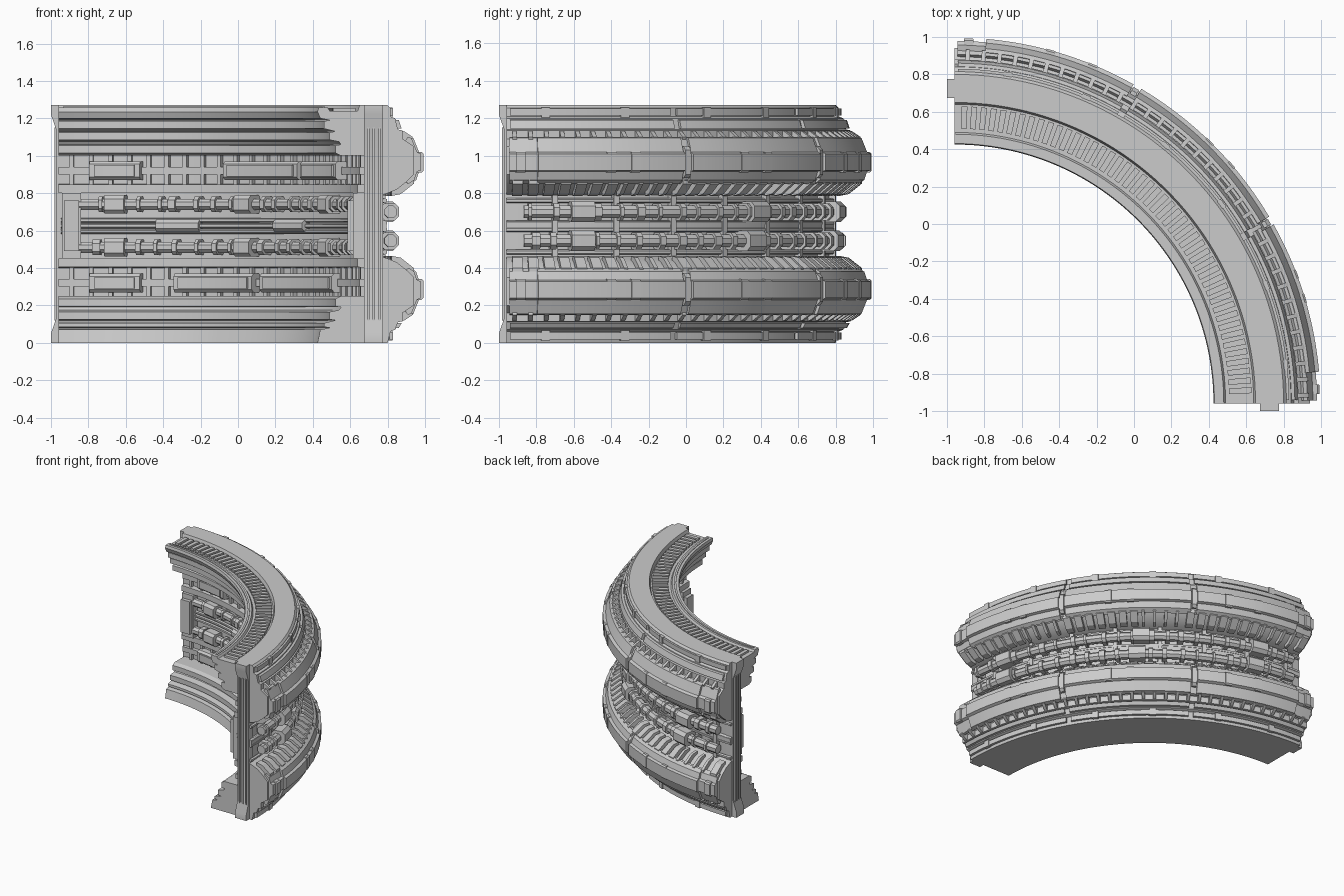
import bpy, bmesh, math, random

if "Cube" in bpy.data.objects:
    bpy.data.objects.remove(bpy.data.objects["Cube"])

random.seed(4)
C = -0.96          # arc centre in x and y
H = 1.27           # full height


def flip(z):
    """Mirror a height from the upper half to the lower half."""
    return H - z - (0.02 if z < 1.16 else 0)


def finish(bm, name, angle=25):
    bmesh.ops.recalc_face_normals(bm, faces=bm.faces)
    me = bpy.data.meshes.new(name)
    bm.to_mesh(me)
    bm.free()
    ob = bpy.data.objects.new(name, me)
    bpy.context.collection.objects.link(ob)
    bpy.context.view_layer.objects.active = ob
    ob.select_set(True)
    bpy.ops.object.shade_smooth_by_angle(angle=math.radians(angle))
    ob.select_set(False)


def loft(bm, rings):
    vs = [[bm.verts.new(p) for p in ring] for ring in rings]
    n = len(vs[0])
    for a, b in zip(vs, vs[1:]):
        for i in range(n):
            j = (i + 1) % n
            bm.faces.new((a[i], a[j], b[j], b[i]))
    bm.faces.new(vs[0])
    bm.faces.new(vs[-1][::-1])


def sweep(bm, prof, a0=0, a1=90):
    """Sweep a closed (radius, z) profile from angle a0 to a1 in degrees."""
    n = max(1, round(abs(a1 - a0) / 2))
    rings = []
    for k in range(n + 1):
        a = math.radians(a0 + (a1 - a0) * k / n)
        rings.append([(C + r * math.cos(a), C + r * math.sin(a), z) for r, z in prof])
    loft(bm, rings)


def both(bm, prof, a0=0, a1=90):
    """Sweep a profile and its lower mirror image."""
    sweep(bm, prof, a0, a1)
    sweep(bm, [(r, flip(z)) for r, z in prof], a0, a1)


def rect(r0, r1, z0, z1, c=0):
    if not c:
        return [(r0, z0), (r1, z0), (r1, z1), (r0, z1)]
    return [(r0 + c, z0), (r1 - c, z0), (r1, z0 + c), (r1, z1 - c),
            (r1 - c, z1), (r0 + c, z1), (r0, z1 - c), (r0, z0 + c)]


def circle(r, z, rad, n=8):
    return [(r + rad * math.cos(2 * math.pi * (i + .5) / n),
             z + rad * math.sin(2 * math.pi * (i + .5) / n)) for i in range(n)]


def end_plates(bm, poly, r0, r1):
    """Extrude a (tangent, z) outline radially at both ends of the arc."""
    loft(bm, [[(C + r, C + t, z) for t, z in poly] for r in (r0, r1)])
    loft(bm, [[(C + t, C + r, z) for t, z in poly] for r in (r0, r1)])


# Main wall: stepped ledges inside, two bulges outside
half = [(1.64, .80), (1.60, .80), (1.60, .845), (1.64, .85), (1.64, 1.0),
        (1.51, 1.0), (1.48, 1.015), (1.48, 1.055), (1.51, 1.06), (1.50, 1.075),
        (1.45, 1.085), (1.45, 1.125), (1.48, 1.13), (1.42, 1.145), (1.42, 1.185),
        (1.45, 1.19), (1.40, 1.20),
        (1.385, 1.235), (1.39, 1.257), (1.44, 1.257), (1.45, 1.24), (1.60, 1.24),
        (1.61, 1.27), (1.76, 1.27), (1.775, 1.255), (1.775, 1.21), (1.80, 1.20),
        (1.815, 1.14), (1.84, 1.135), (1.84, 1.09), (1.90, 1.05), (1.90, .90),
        (1.86, .86), (1.81, .82), (1.76, .80), (1.73, .79), (1.73, .655), (1.755, .65)]
bm = bmesh.new()
low = [(r, 0 if z > 1.23 else flip(z)) for r, z in half if z not in (1.257, 1.255)]
sweep(bm, half + low[::-1])
finish(bm, "curved_wall")

# Slats set in the walkway on top
bm = bmesh.new()
for i in range(46):
    a = 2 + i * 1.9
    sweep(bm, rect(1.47, 1.59, 1.23, 1.256), a, a + 1.15)
finish(bm, "walkway_slats")

# Trim strips along the top and along the outer edge
bm = bmesh.new()
both(bm, rect(1.41, 1.425, 1.24, 1.262), 1, 89)
for a in range(0, 90, 30):
    both(bm, rect(1.77, 1.79, 1.215, 1.252), a + .6, a + 29.4)
    both(bm, [(1.79, 1.145), (1.835, 1.145), (1.82, 1.19), (1.79, 1.195)], a + .6, a + 29.4)
    for k in (6, 20):
        both(bm, rect(1.77, 1.795, 1.205, 1.258), a + k, a + k + 1.5)
finish(bm, "edge_trim")

# Outer bumper rails in three modules, with shorter end pieces
rail = [(1.885, 1.10), (1.905, 1.095), (1.935, 1.02), (1.957, 1.01), (1.957, .922),
        (1.935, .915), (1.92, .87), (1.89, .85), (1.86, .87), (1.86, 1.06)]
bm = bmesh.new()
for a0, a1 in ((5, 29.3), (30.7, 59.3), (60.7, 85)):
    both(bm, rail, a0, a1)
slim = [(r - .018, z) for r, z in rail]
both(bm, slim, .5, 89.5)
finish(bm, "bumper_rails")

# Clamps on the bumper rails
bm = bmesh.new()
for a in (1.5, 87, 16, 20, 40, 45, 67, 74):
    both(bm, rect(1.90, 1.96 if 4 < a < 86 else 1.953, .91, 1.02, .01), a, a + 1.5)
for a in (29.5, 59.5):
    both(bm, rect(1.86, 1.945, .88, 1.05, .02), a, a + 1)
finish(bm, "rail_clamps")

# Spacers above each rail and fins on the slope beside it
bm = bmesh.new()
for i in range(34):
    a = 1 + i * 2.62
    both(bm, [(1.83, 1.08), (1.83, 1.135), (1.85, 1.13), (1.895, 1.10), (1.88, 1.06)], a, a + .7)
    w = 1.7 if i % 11 < 7 else .7
    both(bm, [(1.78, .82), (1.78, .785), (1.83, .795), (1.90, .85), (1.90, .90)], a, a + w)
finish(bm, "bulge_fins")

# Pipes round the outside, with collars
bm = bmesh.new()
for z in (.70, .545):
    sweep(bm, circle(1.78, z, .036), 3, 87)
    sweep(bm, circle(1.745, z + .06, .014, 6))
    sweep(bm, circle(1.745, z - .06, .014, 6))
    for i in range(22):
        a = 4 + i * 3.8 + random.uniform(-.5, .5)
        sweep(bm, rect(1.725, 1.825, z - .045, z + .045, .022), a, a + random.choice((.6, 1, 1.4)))
finish(bm, "outer_pipes")

# Junction boxes and brackets on the outer pipes
bm = bmesh.new()
for a, z in ((11, .70), (11, .545), (46, .70), (45, .545), (75, .70), (74, .545)):
    sweep(bm, rect(1.71, 1.845, z - .055, z + .055, .025), a, a + 4)
for a in range(8, 86, 11):
    sweep(bm, rect(1.70, 1.765, .46, .79), a, a + 1)
finish(bm, "outer_junction_boxes")

# Pipes and rods in the inner recess
bm = bmesh.new()
for z in (.74, .51):
    sweep(bm, circle(1.605, z, .032), 4, 86)
    for i in range(20):
        a = 6 + i * 4 + random.uniform(-.6, .6)
        sweep(bm, rect(1.565, 1.65, z - .042, z + .042, .02), a, a + random.choice((.7, 1, 1.5)))
for z in (.595, .625, .655):
    sweep(bm, circle(1.62, z, .013, 6), .5, 89.5)
finish(bm, "inner_pipes")

# Junction boxes on the inner pipes
bm = bmesh.new()
for a in (23, 49, 77):
    for z in (.74, .51):
        sweep(bm, rect(1.55, 1.65, z - .05, z + .05, .02), a, a + 4)
for a in (35, 62):
    sweep(bm, rect(1.59, 1.65, .59, .66, .02), a, a + 9)
finish(bm, "inner_junction_boxes")

# Panels on the inner wall between ledge and recess
bm = bmesh.new()
for lo, spans in ((.87, ((74, 84), (36, 56), (20, 35))), (.27, ((74, 84), (49, 67), (22, 47)))):
    for a0, a1 in spans:
        sweep(bm, rect(1.575, 1.65, lo, lo + .10, .015), a0, a1)
        sweep(bm, rect(1.565, 1.60, lo + .02, lo + .08), a0 + 1, a1 - 1)
    sweep(bm, rect(1.61, 1.65, lo + .03, lo + .07))
finish(bm, "inner_panels")

# Upright ribs behind the panels
bm = bmesh.new()
for i in range(24):
    a = 2 + i * 3.7
    both(bm, rect(1.615, 1.65, .84, 1.005), a, a + .8)
finish(bm, "inner_ribs")

# End pillars with flared feet and raised strips
bm = bmesh.new()
end_plates(bm, [(-.04, 0), (-.04, .05), (-.012, .13), (-.012, 1.14), (-.04, 1.22),
                (-.04, H), (.05, H), (.05, 0)], 1.635, 1.735)
for r in (1.65, 1.68, 1.71):
    end_plates(bm, [(-.022, .12), (-.022, 1.15), (0, 1.15), (0, .12)], r, r + .012)
finish(bm, "end_pillars")

# Frames at both ends of the inner recess
bm = bmesh.new()
end_plates(bm, [(.02, .45), (.02, .80), (.12, .80), (.12, .45)], 1.575, 1.65)
end_plates(bm, [(.03, .49), (.03, .76), (.11, .76), (.11, .49)], 1.545, 1.60)
finish(bm, "inner_end_frames")
